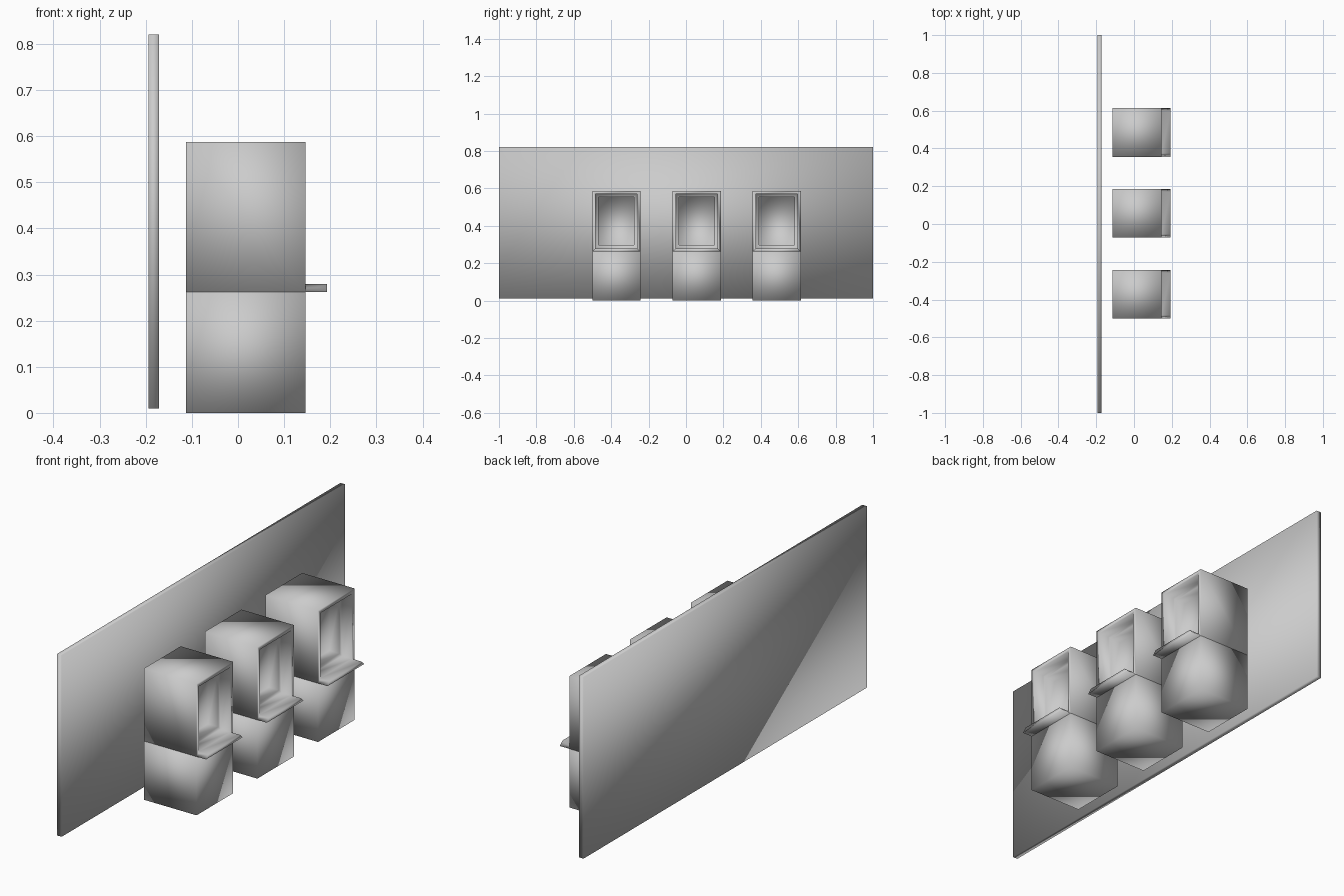
import bpy
import bmesh
from mathutils import Matrix, Vector

default = bpy.data.objects.get("Cube")
if default:
    bpy.data.objects.remove(default, do_unlink=True)

# Single plain grey
grey = bpy.data.materials.new("plain grey")
grey.use_nodes = True
colour = (0.6, 0.6, 0.6, 1.0)
grey.diffuse_color = colour
grey.node_tree.nodes["Principled BSDF"].inputs["Base Color"].default_value = colour


def box_mesh(low, high):
    """Box between two corners, as a bmesh."""
    bm = bmesh.new()
    low, high = Vector(low), Vector(high)
    size = Matrix.Diagonal((*(high - low), 1.0))
    bmesh.ops.create_cube(bm, size=1, matrix=Matrix.Translation((low + high) / 2) @ size)
    return bm


def finish(bm, name):
    """Smooth-shaded object from a bmesh."""
    bmesh.ops.recalc_face_normals(bm, faces=bm.faces)
    for face in bm.faces:
        face.smooth = True
    mesh = bpy.data.meshes.new(name)
    bm.to_mesh(mesh)
    bm.free()
    mesh.materials.append(grey)
    obj = bpy.data.objects.new(name, mesh)
    bpy.context.collection.objects.link(obj)
    return obj


def push(bm, face, distance):
    """Extrude one face along x and return the moved face."""
    moved = bmesh.ops.extrude_discrete_faces(bm, faces=[face])["faces"][0]
    bmesh.ops.translate(bm, verts=moved.verts, vec=(distance, 0, 0))
    return moved


BACK, FRONT = -0.113, 0.146
HALF = 0.129
SEAM, TOP = 0.262, 0.587


def cabinet(y, name):
    bm = box_mesh((BACK, y - HALF, SEAM), (FRONT, y + HALF, TOP))
    opening = max(bm.faces, key=lambda f: f.calc_center_median().x)
    # Frame around the opening; its lower strip becomes the shelf
    rim = bmesh.ops.inset_individual(bm, faces=[opening], thickness=0.025)["faces"]
    strip = min(rim, key=lambda f: f.calc_center_median().z)
    push(bm, strip, 0.047)
    # Stepped recess
    step = push(bm, opening, -0.05)
    bmesh.ops.inset_individual(bm, faces=[step], thickness=0.023)
    push(bm, step, -0.05)
    finish(bm, name)


# Back wall
finish(box_mesh((-0.194, -1, 0.01), (-0.171, 1, 0.82)), "back_wall")

# Three booths
for side, y in (("right", -0.372), ("middle", 0.057), ("left", 0.485)):
    finish(box_mesh((BACK, y - HALF, 0), (FRONT, y + HALF, SEAM)), side + "_base")
    cabinet(y, side + "_cabinet")
